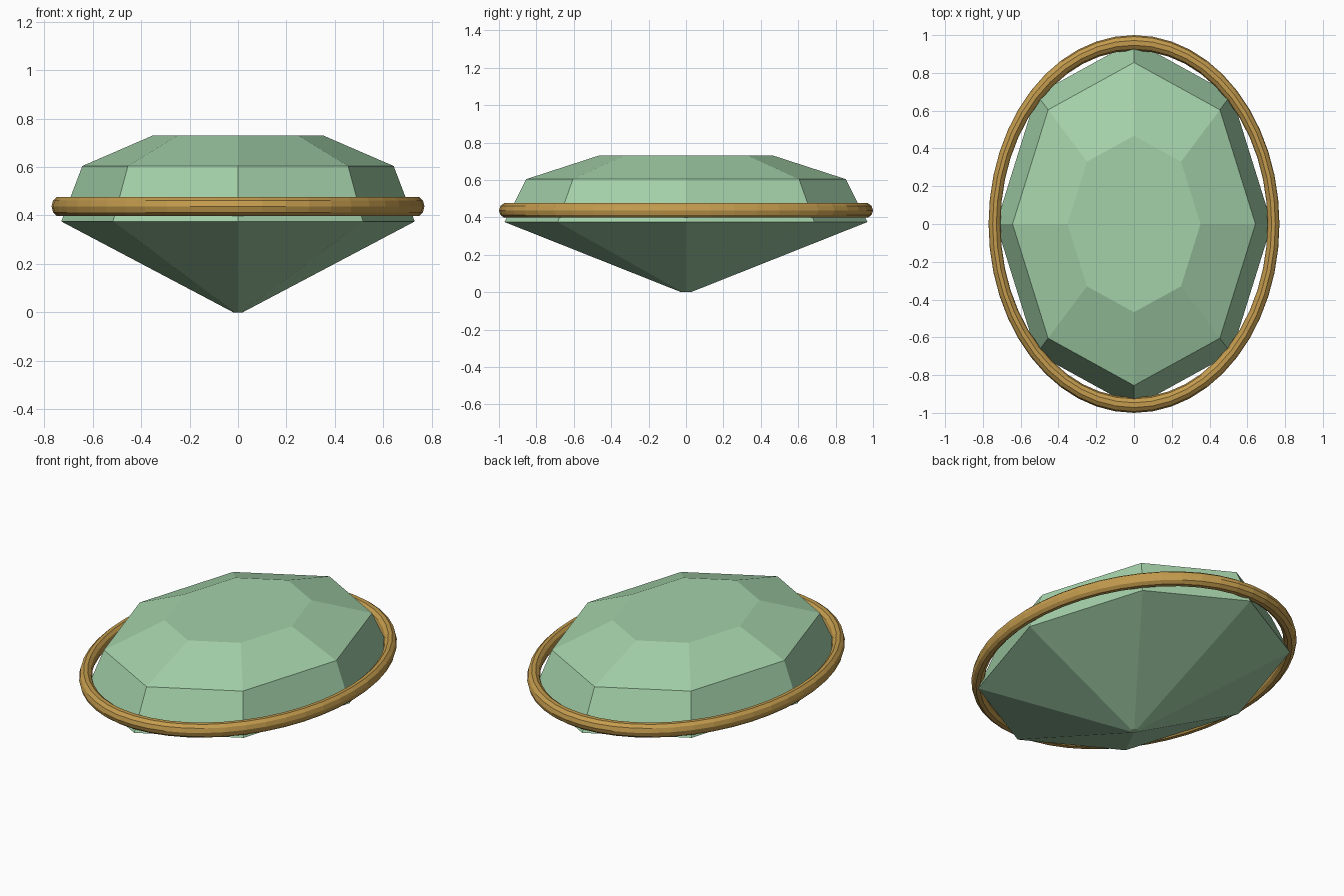
import bpy, bmesh, math

if "Cube" in bpy.data.objects:
    bpy.data.objects.remove(bpy.data.objects["Cube"])

GREEN, GOLD = (0.37, 0.64, 0.40, 1), (0.55, 0.33, 0.075, 1)


def material(name, colour):
    m = bpy.data.materials.new(name)
    m.diffuse_color = colour
    m.use_nodes = True
    m.node_tree.nodes["Principled BSDF"].inputs["Base Color"].default_value = m.diffuse_color
    return m


def ellipse(bm, n, rx, ry, z):
    return [bm.verts.new((rx * math.cos(2 * math.pi * i / n),
                          ry * math.sin(2 * math.pi * i / n), z)) for i in range(n)]


def bridge(bm, a, b):
    n = len(a)
    for i in range(n):
        j = (i + 1) % n
        bm.faces.new((a[i], a[j], b[j], b[i]))


def finish(bm, name, mat):
    bmesh.ops.recalc_face_normals(bm, faces=bm.faces)
    mesh = bpy.data.meshes.new(name)
    bm.to_mesh(mesh)
    bm.free()
    mesh.materials.append(mat)
    ob = bpy.data.objects.new(name, mesh)
    bpy.context.collection.objects.link(ob)
    return ob


# Faceted oval gem: culet, girdle, crown and flat table
bm = bmesh.new()
profile = [(0.02, 0.026, 0), (0.73, 0.97, 0.375), (0.643, 0.855, 0.604), (0.352, 0.467, 0.73)]
rings = [ellipse(bm, 8, *p) for p in profile]
for a, b in zip(rings, rings[1:]):
    bridge(bm, a, b)
bm.faces.new(rings[0])
bm.faces.new(rings[-1])
finish(bm, "gem", material("pale green", GREEN))

# Thin oval metal band around the gem
bm = bmesh.new()
SIDES, R, T = 10, 0.959, 0.041
loops = []
for k in range(SIDES):
    a = 2 * math.pi * k / SIDES
    r = R + T * math.cos(a)
    loops.append(ellipse(bm, 48, 0.77 * r, r, 0.437 + T * math.sin(a)))
for k in range(SIDES):
    bridge(bm, loops[k], loops[(k + 1) % SIDES])
finish(bm, "setting_band", material("gold", GOLD))
